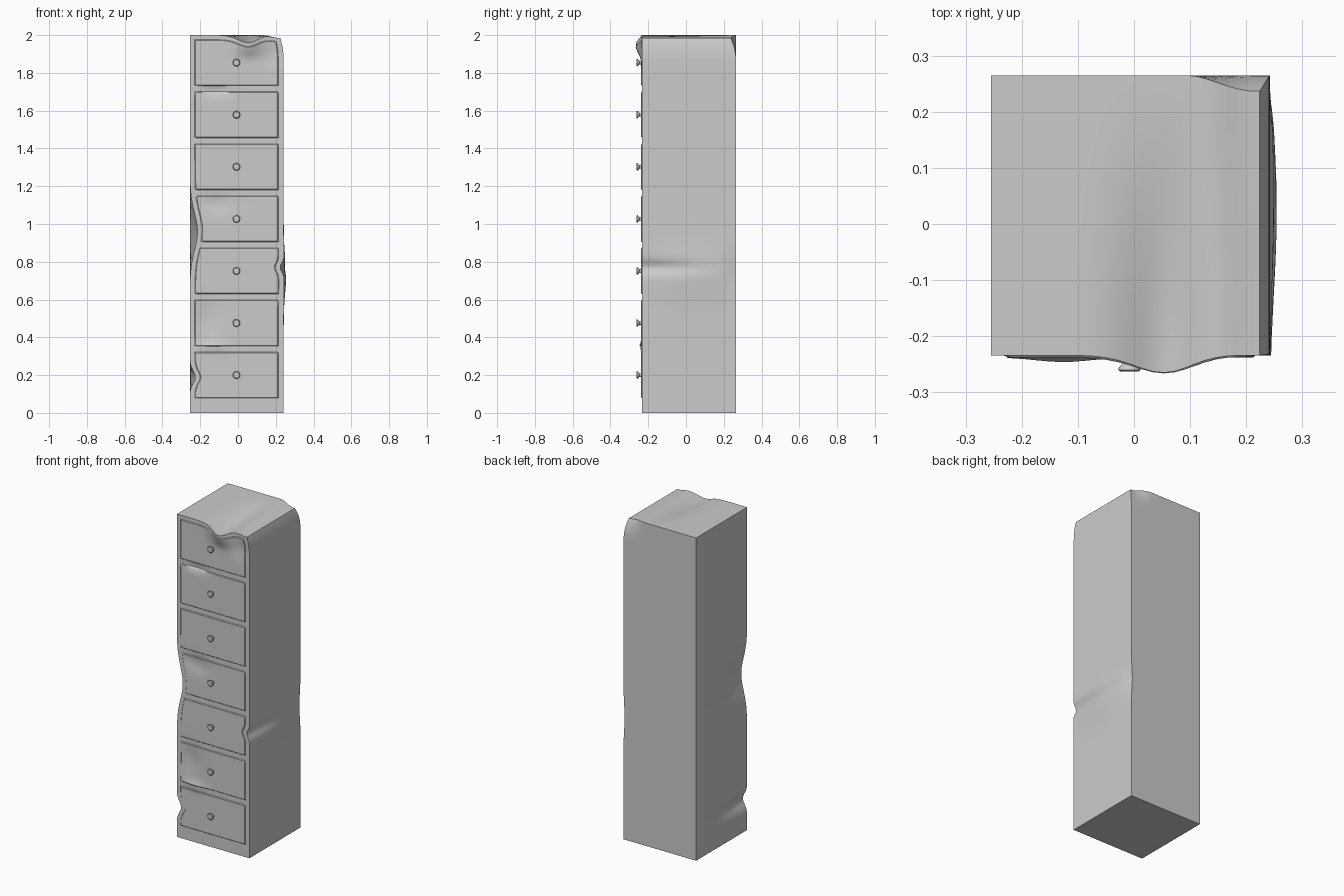
import bpy, bmesh, math
from mathutils import Vector, Matrix

cube = bpy.data.objects.get("Cube")
if cube:
    bpy.data.objects.remove(cube, do_unlink=True)

grey = bpy.data.materials.new("grey paint")
grey.use_nodes = True
COLOUR = (0.6, 0.6, 0.6, 1)
grey.diffuse_color = COLOUR
grey.node_tree.nodes["Principled BSDF"].inputs["Base Color"].default_value = COLOUR

X0, X1, Y0, Y1, TOP = -0.255, 0.242, -0.234, 0.265, 2.0
PITCH, FIRST, HALF = 0.2757, 0.2, 0.125
KNOB_X = -0.008

# Shallow dents in the front: centre x, centre z, radius x, radius z, depth
FRONT_DENTS = [(-0.12, 1.11, 0.09, 0.05, 0.010), (-0.16, 0.50, 0.07, 0.10, 0.010),
               (-0.12, 1.70, 0.07, 0.02, 0.010), (-0.13, 0.35, 0.07, 0.025, -0.010),
               (0.18, 1.90, 0.05, 0.06, 0.008)]


def bump(v, centre, radius):
    return math.exp(-((v - centre) / radius) ** 2)


def ramp(v, a, b):
    t = min(max((v - a) / (b - a), 0), 1)
    return t * t * (3 - 2 * t)


def batter(p):
    """Bend a point of the clean cabinet into its battered shape."""
    x, y, z = p
    fore = 1 - ramp(y, Y0, Y1)
    near_front = ramp(y, 0.1, Y0)
    right, left = ramp(x, 0.0, X1), ramp(x, 0.0, X0)
    dx = dy = dz = 0
    # Lip of the top, pushed forward and down
    lip = bump(x, 0.055, 0.075) * ramp(z, 1.85, TOP)
    dy -= 0.031 * lip * near_front
    dz -= 0.04 * lip * fore
    # Rounded top edge and crushed back corner
    crown = max(0, (z - 1.86) / 0.14) ** 2
    dx -= 0.018 * crown * right
    dz -= 0.016 * crown * ramp(x, 0.14, X1)
    dy -= 0.028 * crown * ramp(x, 0.1, 0.23) * ramp(y, 0.1, Y1)
    # Knocked-in front edges
    dx += left * fore * (0.04 * bump(z, 0.96, 0.14) + 0.03 * bump(z, 0.19, 0.045))
    # Swollen side with a crease and a flattened back edge
    dx += 0.013 * right * bump(z, 0.73, 0.13) * bump(y, 0.02, 0.2)
    dx -= 0.022 * right * bump(z, 0.77, 0.03) * ramp(y, 0.22, Y0)
    dx -= 0.010 * right * bump(z, 0.75, 0.1) * ramp(y, 0.18, Y1)
    for cx, cz, rx, rz, depth in FRONT_DENTS:
        dy += depth * bump(x, cx, rx) * bump(z, cz, rz) * near_front
    return Vector((x + dx, y + dy, z + dz))


def finish(name, bm):
    bmesh.ops.recalc_face_normals(bm, faces=bm.faces)
    mesh = bpy.data.meshes.new(name)
    bm.to_mesh(mesh)
    bm.free()
    obj = bpy.data.objects.new(name, mesh)
    bpy.context.collection.objects.link(obj)
    mesh.materials.append(grey)
    bpy.ops.object.select_all(action='DESELECT')
    obj.select_set(True)
    bpy.context.view_layer.objects.active = obj
    bpy.ops.object.shade_smooth_by_angle(angle=math.radians(35))
    return obj


def gridded_box(low, high, steps, extra=()):
    """Box sliced evenly along each axis, plus extra (axis, position) slices."""
    bm = bmesh.new()
    low, high = Vector(low), Vector(high)
    size = high - low
    bmesh.ops.create_cube(bm, size=1, matrix=Matrix.Translation((low + high) / 2) @ Matrix.Diagonal(size.to_4d()))
    cuts = [(a, low[a] + size[a] * i / steps[a]) for a in range(3) for i in range(1, steps[a])]
    for axis, pos in cuts + list(extra):
        normal, point = Vector(), Vector()
        normal[axis], point[axis] = 1, pos
        bmesh.ops.bisect_plane(bm, geom=bm.verts[:] + bm.edges[:] + bm.faces[:],
                               plane_co=point, plane_no=normal, dist=1e-6)
    return bm


def deform(bm):
    for v in bm.verts:
        v.co = batter(v.co)


# Cabinet carcass
body = gridded_box((X0, Y0, 0), (X1, Y1, TOP), (24, 16, 100))
deform(body)
finish("cabinet_body", body)

# Drawer fronts with chamfered rims
L, R, RIM = -0.232, 0.217, 0.007
for n in range(7):
    mid = FIRST + PITCH * n
    b, t = mid - HALF, mid + HALF
    rims = [(0, L + RIM), (0, R - RIM), (2, b + RIM), (2, t - RIM)]
    front = gridded_box((L, Y0 - 0.004, b), (R, Y0 + 0.012, t), (22, 1, 13), rims)
    for v in front.verts:
        on_rim = min(v.co.x - L, R - v.co.x, v.co.z - b, t - v.co.z) < RIM / 2
        if v.co.y < Y0 and on_rim:
            v.co.y = Y0 + 0.003
    deform(front)
    finish(f"drawer_front_{n + 1}", front)

# Flared round knobs
PROFILE = [(0.010, 0.0), (0.009, -0.012), (0.019, -0.022), (0.020, -0.026), (0.016, -0.029)]
for n in range(7):
    bm = bmesh.new()
    rings = []
    for r, dy in PROFILE:
        angles = [math.tau * i / 16 for i in range(16)]
        rings.append([bm.verts.new((KNOB_X + r * math.cos(a), Y0 + dy,
                                    FIRST + PITCH * n + r * math.sin(a))) for a in angles])
    for lower, upper in zip(rings, rings[1:]):
        for i in range(16):
            j = (i + 1) % 16
            bm.faces.new((lower[i], lower[j], upper[j], upper[i]))
    bm.faces.new(rings[0])
    bm.faces.new(rings[-1])
    finish(f"drawer_knob_{n + 1}", bm)
